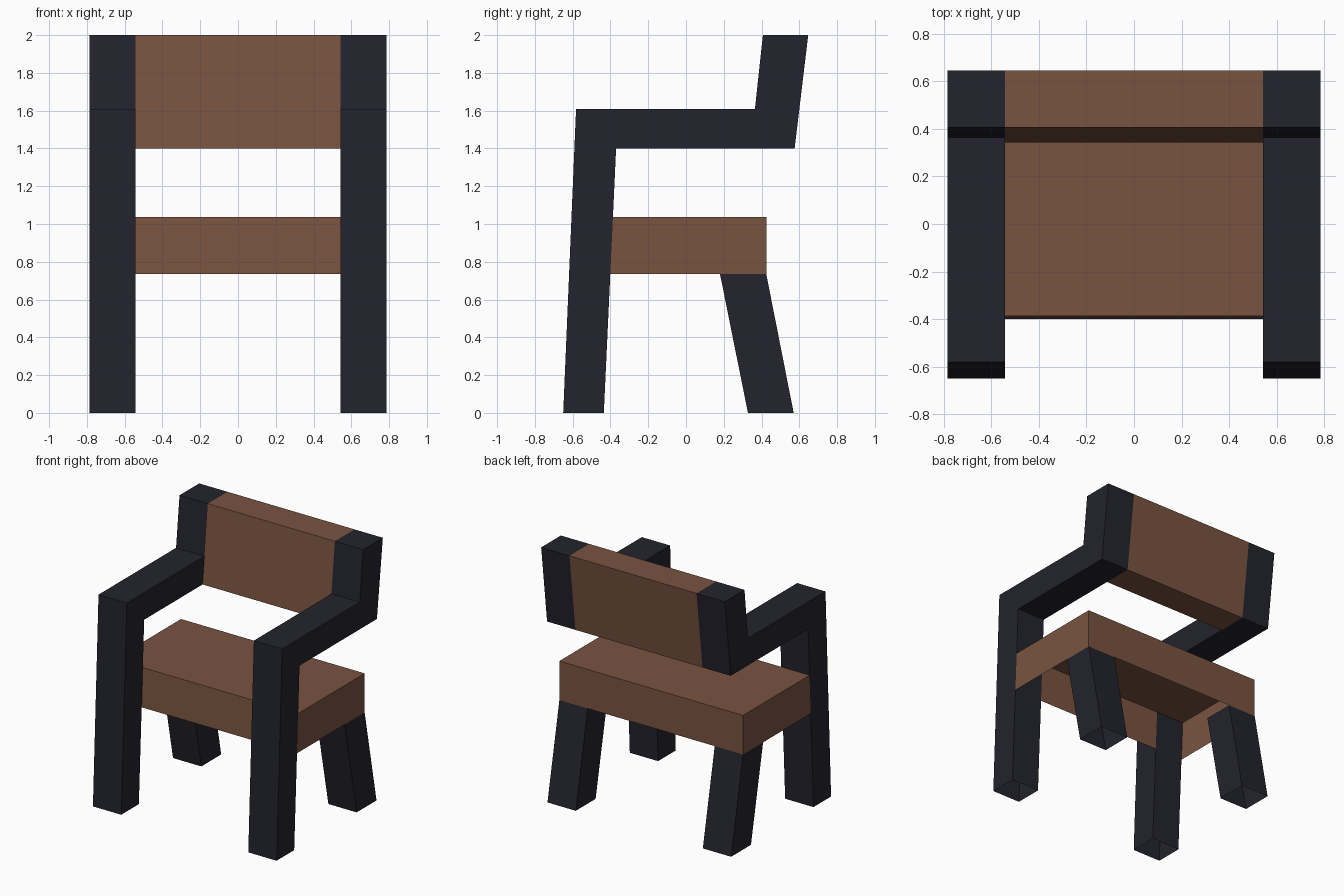
import bpy
import bmesh

if "Cube" in bpy.data.objects:
    bpy.data.objects.remove(bpy.data.objects["Cube"], do_unlink=True)

OUTER, INNER = 0.785, 0.543


def make_material(name, rgb):
    mat = bpy.data.materials.new(name)
    mat.use_nodes = True
    colour = (*rgb, 1)
    mat.diffuse_color = colour
    mat.node_tree.nodes["Principled BSDF"].inputs["Base Color"].default_value = colour
    return mat


navy = make_material("dark navy", (0.0168, 0.0168, 0.0262))
brown = make_material("brown", (0.19, 0.088, 0.052))


def prism(name, profile, x0, x1, mat, is_open=None, cuts=()):
    """Extrude a side profile (y, z) across x, leaving out the open faces."""
    bm = bmesh.new()
    base = bm.faces.new([bm.verts.new((x0, y, z)) for y, z in profile])
    ext = bmesh.ops.extrude_face_region(bm, geom=[base], use_keep_orig=True)
    moved = [v for v in ext["geom"] if isinstance(v, bmesh.types.BMVert)]
    bmesh.ops.translate(bm, verts=moved, vec=(x1 - x0, 0, 0))
    for x in cuts:
        bmesh.ops.bisect_plane(bm, geom=bm.verts[:] + bm.edges[:] + bm.faces[:],
                               plane_co=(x, 0, 0), plane_no=(1, 0, 0))
    bmesh.ops.recalc_face_normals(bm, faces=bm.faces[:])
    if is_open:
        gone = [f for f in bm.faces if is_open(f.normal, f.calc_center_median())]
        bmesh.ops.delete(bm, geom=gone, context="FACES")
    mesh = bpy.data.meshes.new(name)
    bm.to_mesh(mesh)
    bm.free()
    mesh.materials.append(mat)
    obj = bpy.data.objects.new(name, mesh)
    bpy.context.collection.objects.link(obj)


# Side frames: front leg, armrest and back post in one outline, hollow at the foot
frame = [(-0.65, 0), (-0.435, 0), (-0.37, 1.4), (0.575, 1.4),
         (0.647, 2), (0.407, 2), (0.365, 1.61), (-0.582, 1.61)]
rear_leg = [(0.328, 0), (0.57, 0), (0.425, 0.735), (0.18, 0.735)]

for side, x0, x1 in (("left", INNER, OUTER), ("right", -OUTER, -INNER)):
    prism(side + "_frame", frame, x0, x1, navy,
          lambda n, c: n.z < -0.9 and c.z < 0.1)
    prism(side + "_rear_leg", rear_leg, x0, x1, navy,
          lambda n, c: abs(n.z) > 0.9)

# Seat: shell open underneath, its front closed by the legs at both ends
seat = [(-0.401, 0.735), (0.425, 0.735), (0.425, 1.037), (-0.387, 1.037)]
prism("seat", seat, -OUTER, OUTER, brown,
      lambda n, c: n.z < -0.9 or (n.y < -0.9 and abs(c.x) > INNER),
      cuts=(-INNER, INNER))

# Backrest panel between the posts
backrest = [(0.343, 1.4), (0.575, 1.4), (0.647, 2), (0.407, 2)]
prism("backrest", backrest, -INNER, INNER, brown,
      lambda n, c: abs(n.x) > 0.9)
